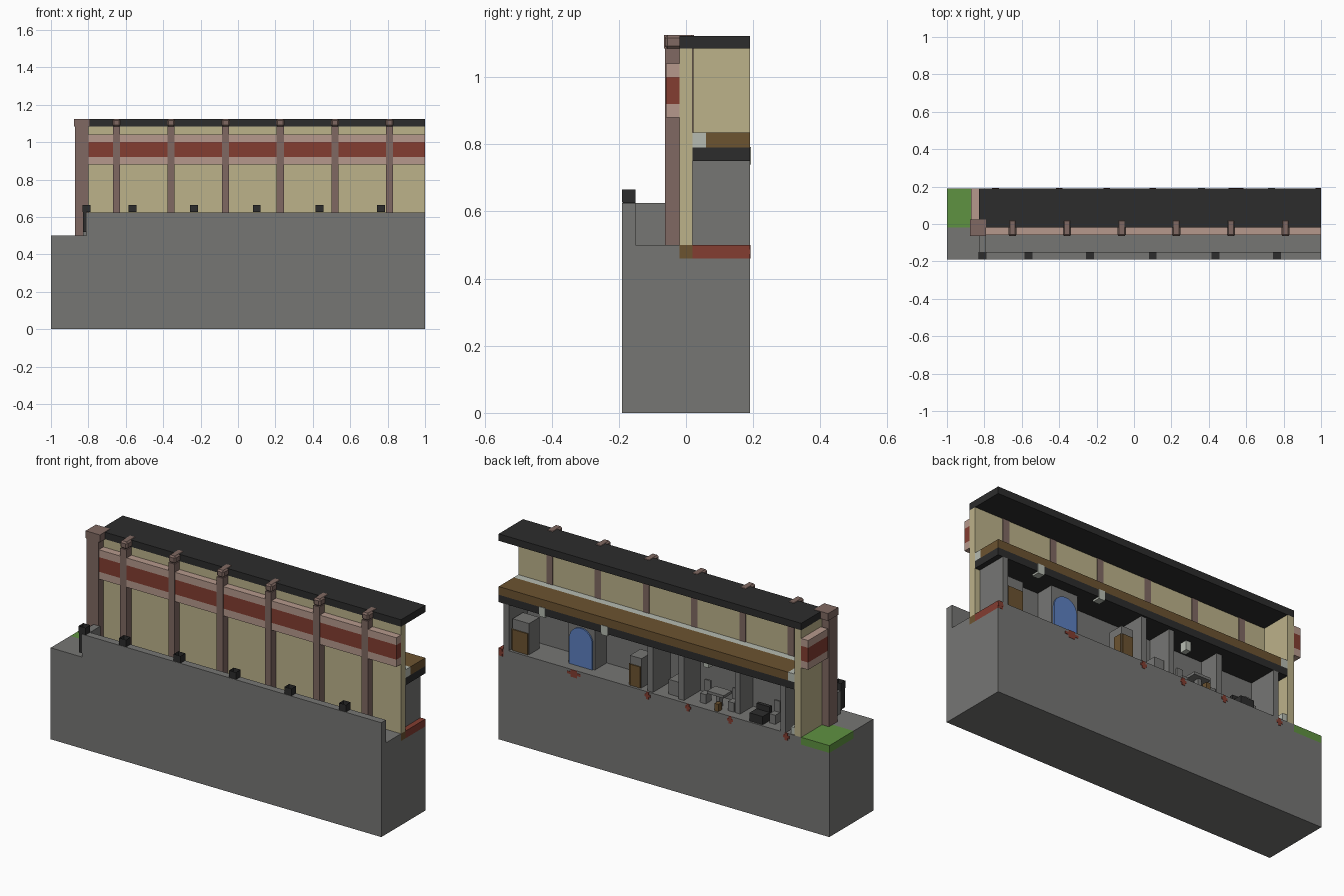
import bpy, bmesh, math

cube = bpy.data.objects.get("Cube")
if cube:
    bpy.data.objects.remove(cube, do_unlink=True)


def material(name, r, g, b):
    lin = [((c / 255 + 0.055) / 1.055) ** 2.4 for c in (r, g, b)] + [1]
    m = bpy.data.materials.new(name)
    m.use_nodes = True
    m.diffuse_color = lin
    m.node_tree.nodes["Principled BSDF"].inputs["Base Color"].default_value = lin
    return m


STONE = material("grey stone", 118, 118, 116)
DARK = material("dark roof", 44, 44, 44)
TAN = material("tan wall", 188, 178, 138)
PINK = material("pink trim", 182, 153, 140)
RED = material("red band", 131, 61, 49)
PILLAR = material("brown pillar", 128, 105, 98)
WOOD = material("brown wood", 108, 83, 48)
GRASS = material("green grass", 95, 146, 65)
PALE = material("pale grey", 182, 187, 177)
GLASS = material("blue glass", 92, 128, 192)


def finish(bm, name, mat):
    mesh = bpy.data.meshes.new(name)
    bm.to_mesh(mesh)
    bm.free()
    mesh.materials.append(mat)
    ob = bpy.data.objects.new(name, mesh)
    bpy.context.collection.objects.link(ob)
    return ob


def box(name, mat, x, y, z, open_top=False):
    """Block from (min, max) pairs on each axis."""
    bm = bmesh.new()
    bmesh.ops.create_cube(bm, size=1)
    for v in bm.verts:
        v.co = [a[0] + (c + 0.5) * (a[1] - a[0]) for a, c in zip((x, y, z), v.co)]
    if open_top:
        top = [f for f in bm.faces if f.normal.z > 0.9]
        bmesh.ops.delete(bm, geom=top, context="FACES_ONLY")
    return finish(bm, name, mat)


def around(c, half):
    return (c - half, c + half)


FRONT, WALL, INNER, BACK = -0.19, -0.02, 0.02, 0.19
LEFT, ROOM = -0.83, -0.79
GROUND, SLAB, FLOOR2, EAVES, TOP = 0.5, 0.75, 0.835, 1.085, 1.125

# Ground mass, walkway, lawn and interior floor
box("ground_base", STONE, (-1, 1), (FRONT, BACK), (0, 0.46))
box("walkway", STONE, (-1, 1), (FRONT, WALL), (0.46, GROUND))
box("lawn", GRASS, (-1, LEFT), (WALL, BACK), (0.46, GROUND))
box("room_floor", STONE, (LEFT, 0.97), (INNER, BACK), (0.46, GROUND))
box("end_floor", RED, (0.97, 1), (INNER, BACK), (0.46, GROUND))
box("wall_footing", WOOD, (LEFT, 1), (WALL, INNER), (0.46, GROUND))

# Parapet with a return to the building
box("parapet", STONE, (-0.81, 1), (FRONT, -0.15), (GROUND, 0.625))
box("parapet_return", STONE, (LEFT, -0.79), (-0.15, -0.06), (GROUND, 0.625))
for x in (-0.81, -0.565, -0.235, 0.1, 0.435, 0.765):
    box("parapet_lamp", DARK, around(x, 0.021), (FRONT, -0.15), (0.626, 0.665), True)
box("corner_lamp_bracket", DARK, (LEFT, -0.81), (FRONT + 0.002, -0.15), (0.52, 0.626))

# Outer walls
box("front_wall", TAN, (LEFT, 1), (WALL, INNER), (GROUND, EAVES))
box("right_end_wall", TAN, (LEFT, ROOM), (INNER, BACK), (GROUND, EAVES))
box("roof", DARK, (LEFT, 1), (WALL, BACK), (EAVES, TOP - 0.002))

# Horizontal bands wrapping the corner
for name, mat, z in (("lower_trim", PINK, (0.88, 0.92)), ("red_band", RED, (0.92, 1.0)),
                     ("upper_trim", PINK, (1.0, 1.04))):
    box(name + "_front", mat, (LEFT, 1), (-0.06, WALL), z)
    box(name + "_side", mat, (-0.872, LEFT), (INNER, BACK), z)

# Pillars run through the wall, each with a chamfered cap
for i in range(6):
    x = -0.65 + i * 0.292
    box("pillar", PILLAR, around(x, 0.019), (-0.063, 0.023), (GROUND, EAVES))
    cap = box("pillar_cap", PILLAR, around(x, 0.022), (-0.063, 0.024), (EAVES, TOP))
    bev = cap.modifiers.new("chamfer", "BEVEL")
    bev.width = 0.008
    bev.segments = 1
    bev.affect = "EDGES"
    bev.limit_method = "ANGLE"
    cap.scale.z = 1
box("corner_pillar", PILLAR, (-0.872, -0.8), (-0.063, 0.01), (GROUND, EAVES))
box("corner_cap", PILLAR, (-0.876, -0.79), (-0.065, 0.024), (EAVES, TOP))

# Upper storey floor
box("storey_slab", DARK, (ROOM, 1), (INNER, BACK), (SLAB, 0.79))
box("upper_floor", WOOD, (-0.75, 1), (0.06, BACK), (0.79, FLOOR2))
box("floor_edging_front", PALE, (ROOM, 1), (INNER, 0.06), (0.79, FLOOR2))
box("floor_edging_side", PALE, (ROOM, -0.75), (0.06, BACK), (0.79, FLOOR2))
for x in (0.736, 0.36):
    box("ceiling_lamp", PALE, around(x, 0.019), (0.15, BACK + 0.003), (0.74, 0.792))
box("hanging_lamp", PALE, around(-0.22, 0.015), (0.1, 0.14), (0.7, SLAB))

# Ground storey lining and partitions
box("wall_lining", STONE, (ROOM, 0.97), (INNER, 0.028), (GROUND, SLAB))
for x, y in ((0.955, BACK), (0.09, 0.18), (-0.09, 0.17), (-0.41, 0.14), (-0.72, BACK)):
    box("partition", STONE, around(x, 0.016), (INNER, y), (GROUND, SLAB))
box("end_column", PALE, (ROOM, -0.765), (0.03, 0.185), (GROUND, 0.54))

# Cabinets with wooden doors
for x, w, top in ((0.88, 0.05, 0.67), (0.185, 0.035, 0.66)):
    box("cabinet", STONE, around(x, w), (0.08, 0.17), (GROUND, top))
    box("cabinet_door", WOOD, around(x, w * 0.9), (0.17, 0.176), (GROUND, 0.615))
    box("cabinet_side", WOOD, (x + w, x + w + 0.005), (0.12, 0.17), (GROUND, 0.615))

# Arched blue window on its alcove
box("alcove", STONE, (0.46, 0.62), (0.03, 0.13), (GROUND, SLAB))
bm = bmesh.new()
arc = [(0.54 + 0.07 * math.cos(math.pi * k / 12), 0.64 + 0.07 * math.sin(math.pi * k / 12))
       for k in range(13)]
outline = [(0.47, GROUND), (0.61, GROUND)] + arc
face = bm.faces.new([bm.verts.new((x, 0.131, z)) for x, z in outline])
ext = bmesh.ops.extrude_face_region(bm, geom=[face])
for v in ext["geom"]:
    if isinstance(v, bmesh.types.BMVert):
        v.co.y += 0.008
bmesh.ops.recalc_face_normals(bm, faces=bm.faces)
finish(bm, "arched_window", GLASS)

# Small furniture: table, seats and a dark couch
box("table_top", STONE, (-0.34, -0.24), (0.09, 0.16), (0.57, 0.585))
box("table_leg", STONE, (-0.3, -0.28), (0.11, 0.14), (GROUND, 0.57))
for x in (-0.2, -0.37, -0.62):
    box("seat", STONE, around(x, 0.018), (0.1, 0.14), (GROUND, 0.55))
    box("seat_back", STONE, around(x, 0.018), (0.09, 0.1), (GROUND, 0.61))
box("wooden_stool", WOOD, around(-0.31, 0.012), (0.15, 0.18), (GROUND, 0.54))
box("couch", DARK, (-0.59, -0.51), (0.12, 0.18), (GROUND, 0.545))
box("couch_back", DARK, (-0.59, -0.51), (0.1, 0.12), (GROUND, 0.575))
box("counter", STONE, (-0.06, 0.0), (0.05, 0.15), (GROUND, 0.58))

# Red cross inlays along the cut edge of the floor
for x, w in ((0.985, 0.015), (0.545, 0.04), (0.1, 0.018), (-0.145, 0.018),
             (-0.4, 0.018), (-0.74, 0.018)):
    box("inlay_bar", RED, around(x, w), (BACK - 0.004, BACK + 0.002), around(0.48, 0.007))
    box("inlay_post", RED, around(x, w * 0.5), (BACK - 0.004, BACK + 0.002), around(0.48, 0.02))
